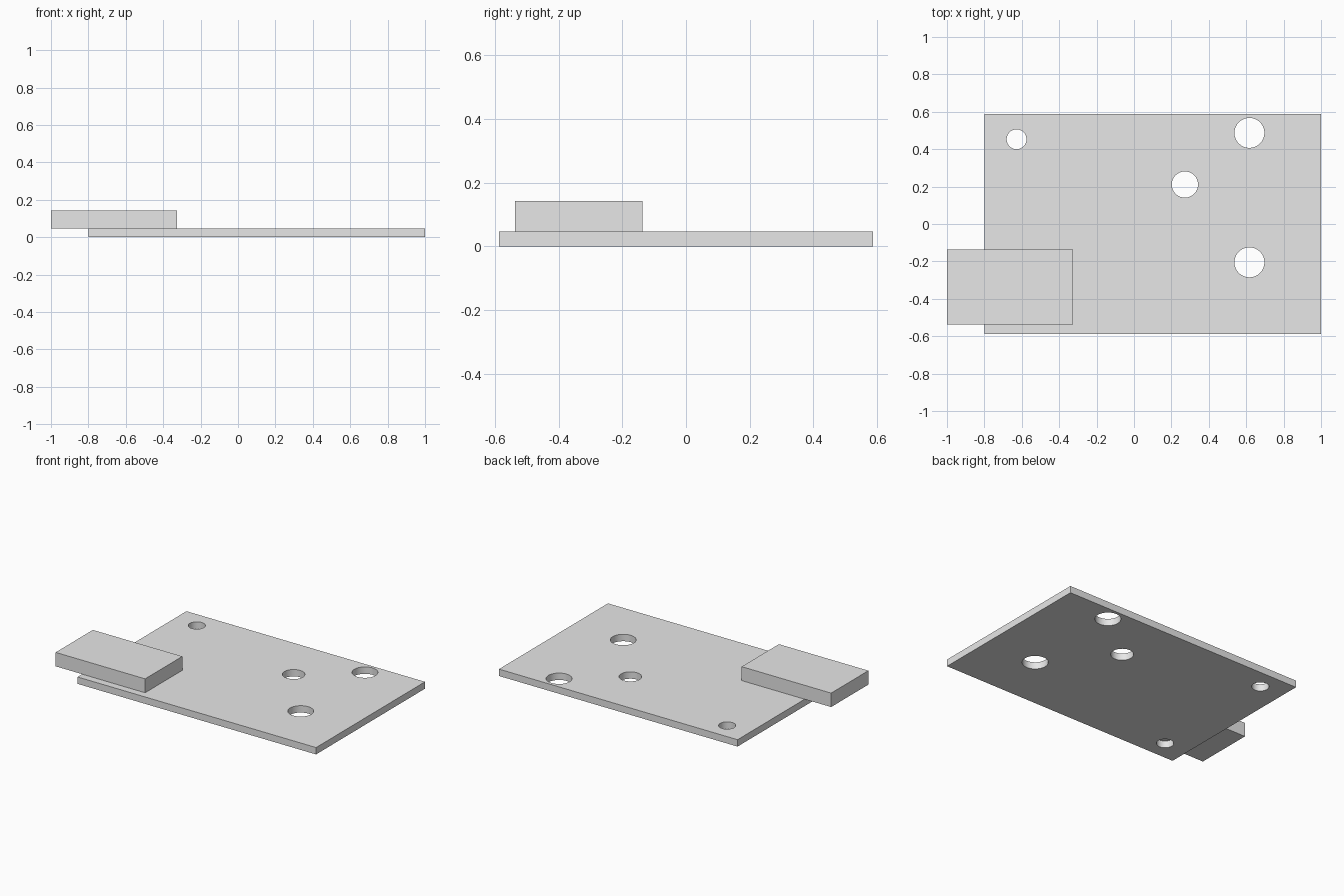
import bpy
import bmesh
import math
from mathutils import Matrix, Vector

default = bpy.data.objects.get("Cube")
if default:
    bpy.data.objects.remove(default, do_unlink=True)

# Single light grey finish
grey = bpy.data.materials.new("light_grey")
grey.use_nodes = True
grey.diffuse_color = (0.8, 0.8, 0.8, 1)
grey.node_tree.nodes["Principled BSDF"].inputs["Base Color"].default_value = (0.8, 0.8, 0.8, 1)


def make_object(name, bm):
    mesh = bpy.data.meshes.new(name)
    bm.to_mesh(mesh)
    bm.free()
    mesh.materials.append(grey)
    obj = bpy.data.objects.new(name, mesh)
    bpy.context.collection.objects.link(obj)
    return obj


def box(name, low, high):
    low, high = Vector(low), Vector(high)
    bm = bmesh.new()
    bmesh.ops.create_cube(
        bm, size=1,
        matrix=Matrix.Translation((low + high) / 2) @ Matrix.Diagonal((high - low).to_4d()))
    return make_object(name, bm)


PLATE_TOP = 0.047
BLOCK_TOP = 0.142

# Base plate and the block overhanging one end
plate = box("base_plate", (-0.8, -0.587, 0), (1, 0.587, PLATE_TOP))
block = box("overhanging_block", (-1, -0.537, PLATE_TOP), (-0.325, -0.136, BLOCK_TOP))

# Round holes: centre x, centre y, radius
holes = [
    (-0.628, 0.453, 0.053),
    (-0.628, -0.453, 0.053),
    (0.617, 0.487, 0.08),
    (0.617, -0.205, 0.08),
    (0.272, 0.211, 0.07),
]
bm = bmesh.new()
for x, y, radius in holes:
    bmesh.ops.create_cone(
        bm, cap_ends=True, segments=64, radius1=radius, radius2=radius, depth=0.2,
        matrix=Matrix.Translation((x, y, PLATE_TOP / 2)))
cutter = make_object("hole_cutter", bm)
cutter.hide_render = True

# Cut the holes, then discard the cutter
bpy.ops.object.select_all(action="DESELECT")
plate.select_set(True)
bpy.context.view_layer.objects.active = plate
cut = plate.modifiers.new("holes", "BOOLEAN")
cut.operation = "DIFFERENCE"
cut.solver = "EXACT"
cut.object = cutter
bpy.ops.object.modifier_apply(modifier=cut.name)
bpy.data.objects.remove(cutter, do_unlink=True)

# Smooth hole walls, crisp edges
bpy.ops.object.shade_smooth_by_angle(angle=math.radians(30))
